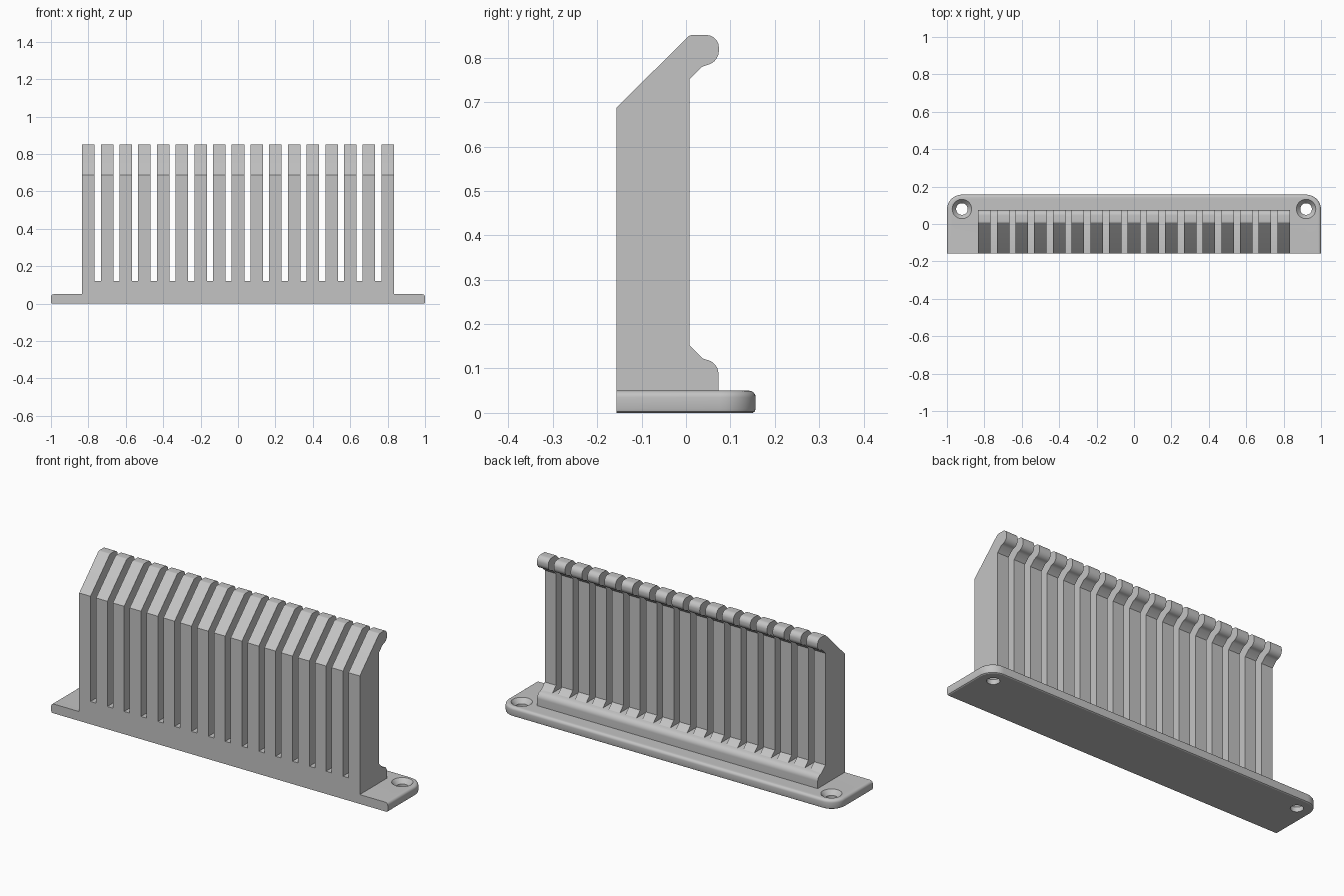
import bpy, bmesh, math

cube = bpy.data.objects.get("Cube")
if cube:
    bpy.data.objects.remove(cube, do_unlink=True)

grey = bpy.data.materials.new("plain grey")
grey.use_nodes = True
grey.diffuse_color = (0.55, 0.55, 0.55, 1)
grey.node_tree.nodes["Principled BSDF"].inputs["Base Color"].default_value = (0.55, 0.55, 0.55, 1)

FRONT = -0.157
PITCH, COUNT, FINGER = 0.1, 17, 0.067
SPAN = (PITCH * (COUNT - 1) + FINGER) / 2
SLOT_FLOOR = 0.122


def arc(cx, cy, r, start, end, n=10):
    angles = [math.radians(start + (end - start) * i / n) for i in range(n + 1)]
    return [(cx + r * math.cos(a), cy + r * math.sin(a)) for a in angles]


def loft(bm, rings):
    """Skin a stack of closed rings and cap both ends."""
    loops = [[bm.verts.new(p) for p in ring] for ring in rings]
    for a, b in zip(loops, loops[1:]):
        for i in range(len(a)):
            j = (i + 1) % len(a)
            bm.faces.new((a[i], a[j], b[j], b[i]))
    bm.faces.new(loops[0])
    bm.faces.new(loops[-1])


def make(name, bm):
    bmesh.ops.recalc_face_normals(bm, faces=bm.faces)
    mesh = bpy.data.meshes.new(name)
    bm.to_mesh(mesh)
    bm.free()
    mesh.materials.append(grey)
    obj = bpy.data.objects.new(name, mesh)
    bpy.context.collection.objects.link(obj)
    return obj


def cut(obj, cutter):
    mod = obj.modifiers.new("cut", 'BOOLEAN')
    mod.operation, mod.solver, mod.object = 'DIFFERENCE', 'EXACT', cutter
    bpy.ops.object.select_all(action='DESELECT')
    bpy.context.view_layer.objects.active = obj
    obj.select_set(True)
    bpy.ops.object.modifier_apply(modifier=mod.name)
    bpy.data.objects.remove(cutter, do_unlink=True)
    bpy.ops.object.shade_smooth_by_angle(angle=math.radians(30))


# Base plate: square front corners, round back corners, softened edges
def plate_ring(z, inset):
    r = 0.08 - inset
    outline = [(-1 + inset, FRONT), (1 - inset, FRONT)]
    outline += arc(0.92, 0.077, r, 0, 90) + arc(-0.92, 0.077, r, 90, 180)
    return [(x, y, z) for x, y in outline]


bm = bmesh.new()
layers = [(0, 0.007), (0.003, 0.002), (0.009, 0)]
layers += [(0.035 + dz, 0.015 - dx) for dx, dz in arc(0, 0, 0.015, 0, 90, 6)]
loft(bm, [plate_ring(z, inset) for z, inset in layers])
base_plate = make("base_plate", bm)

# Countersunk screw holes
bm = bmesh.new()
for x in (-0.92, 0.92):
    steps = [(-0.02, 0.031), (0.025, 0.031), (0.05, 0.052), (0.07, 0.052)]
    loft(bm, [[(px, py, z) for px, py in arc(x, 0.08, r, 0, 348.75, 31)] for z, r in steps])
cut(base_plate, make("screw_hole_cutter", bm))

# Comb: side profile with hooked top and rounded lower lip, run along x
profile = [(FRONT, 0.05), (0.073, 0.05)]
profile += arc(0.041, 0.088, 0.032, 0, 80)
profile += [(0.037, 0.123), (0.008, 0.152), (0.008, 0.752), (0.035, 0.779)]
profile += arc(0.041, 0.816, 0.033, -80, 0)
profile += arc(0.046, 0.823, 0.028, 0, 90)
profile += arc(0.014, 0.837, 0.014, 90, 135, 4)
profile += [(FRONT, 0.687)]
bm = bmesh.new()
loft(bm, [[(x, y, z) for y, z in profile] for x in (-SPAN, SPAN)])
comb = make("finger_comb", bm)

# Slots between the fingers
bm = bmesh.new()
half = (PITCH - FINGER) / 2
for i in range(COUNT - 1):
    x = (i - (COUNT - 2) / 2) * PITCH
    sides = [(x - half, -0.3), (x + half, -0.3), (x + half, 0.3), (x - half, 0.3)]
    loft(bm, [[(px, py, z) for px, py in sides] for z in (SLOT_FLOOR, 1)])
cut(comb, make("slot_cutter", bm))
